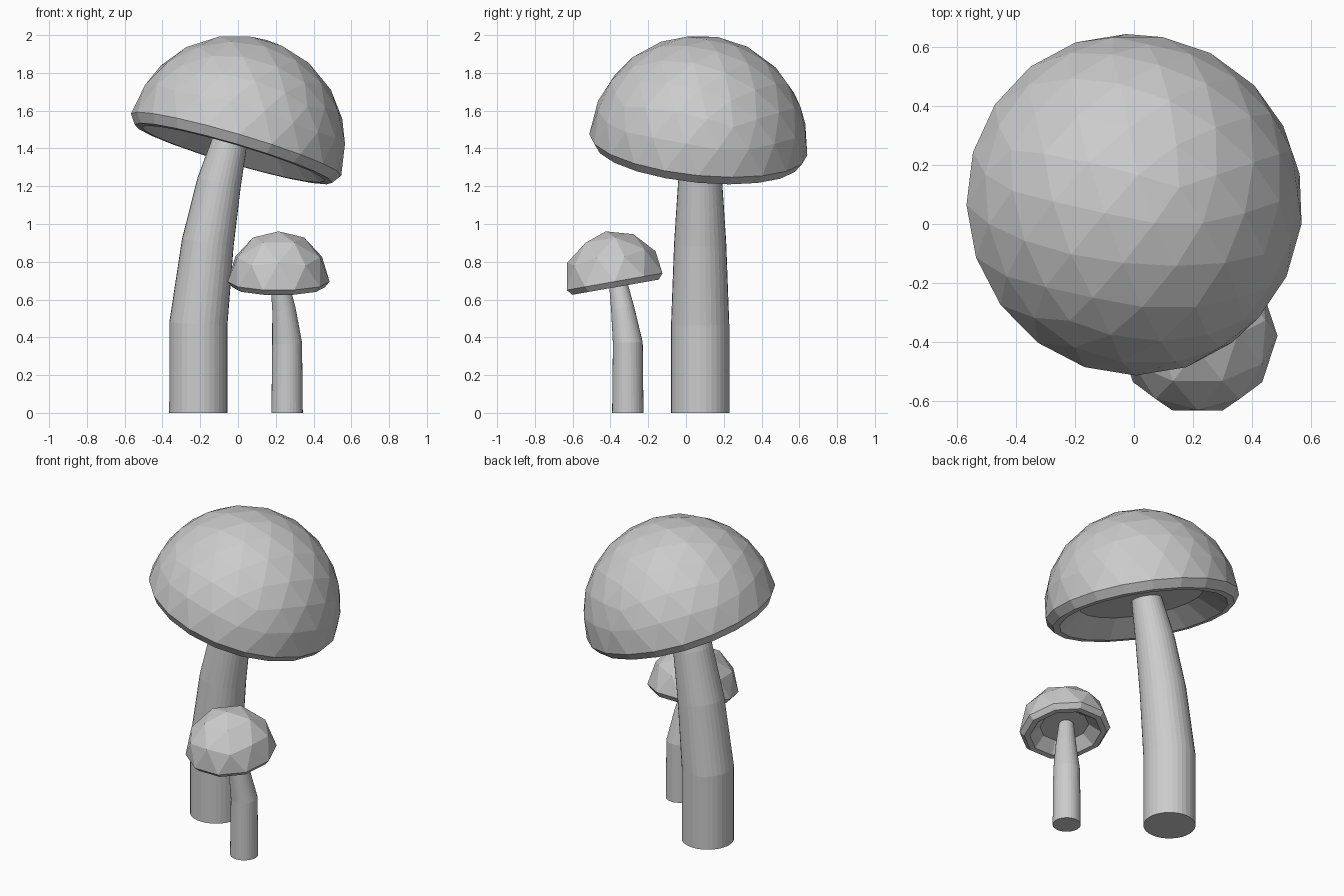
import bpy, bmesh
from math import radians, cos, sin, tau
from mathutils import Vector, Matrix

if "Cube" in bpy.data.objects:
    bpy.data.objects.remove(bpy.data.objects["Cube"])


def finish(bm, name):
    bmesh.ops.recalc_face_normals(bm, faces=bm.faces)
    mesh = bpy.data.meshes.new(name)
    bm.to_mesh(mesh)
    bm.free()
    obj = bpy.data.objects.new(name, mesh)
    bpy.context.collection.objects.link(obj)
    return obj


def make_cap(name, center, radius, subdivisions, tilt_x, tilt_y, rings):
    """Faceted half sphere; rings = (radius, height) of the lip and hollow underside."""
    bm = bmesh.new()
    bmesh.ops.create_icosphere(bm, subdivisions=subdivisions, radius=radius)
    low = [v for v in bm.verts if v.co.z < -0.001]
    bmesh.ops.delete(bm, geom=low, context='VERTS')
    edges = [e for e in bm.edges if e.is_boundary]
    for ring_radius, height in rings:
        new = bmesh.ops.extrude_edge_only(bm, edges=edges)['geom']
        edges = [g for g in new if isinstance(g, bmesh.types.BMEdge)]
        for v in (g for g in new if isinstance(g, bmesh.types.BMVert)):
            flat = Vector((v.co.x, v.co.y, 0)).normalized() * ring_radius
            v.co = (flat.x, flat.y, height)
    bmesh.ops.contextual_create(bm, geom=edges)
    spin = Matrix.Rotation(radians(18), 4, 'Z')
    tilt = Matrix.Rotation(radians(tilt_y), 4, 'Y') @ Matrix.Rotation(radians(tilt_x), 4, 'X')
    bm.transform(Matrix.Translation(center) @ tilt @ spin)
    return finish(bm, name)


def make_stem(name, path, sides=32):
    """Tapered tube through (x, y, z, radius) points, closed at both ends."""
    bm = bmesh.new()
    loops = []
    pts = [Vector(p[:3]) for p in path]
    for i, p in enumerate(pts):
        t = pts[min(i + 1, len(pts) - 1)] - pts[max(i - 1, 0)]
        if i == 0:
            t = Vector((0, 0, 1))
        rot = Vector((0, 0, 1)).rotation_difference(t.normalized())
        r = path[i][3]
        loops.append([bm.verts.new(p + rot @ Vector((r * cos(tau * k / sides), r * sin(tau * k / sides), 0)))
                      for k in range(sides)])
    for a, b in zip(loops, loops[1:]):
        for k in range(sides):
            n = (k + 1) % sides
            bm.faces.new((a[k], a[n], b[n], b[k]))
    bm.faces.new(loops[0][::-1])
    bm.faces.new(loops[-1])
    return finish(bm, name)


# Large mushroom
make_stem("large_stem", [(-0.21, 0.075, 0, 0.154), (-0.21, 0.075, 0.47, 0.154),
                         (-0.16, 0.075, 0.9, 0.138), (-0.10, 0.075, 1.22, 0.117),
                         (-0.03, 0.075, 1.49, 0.088)])
make_cap("large_cap", (-0.01, 0.065, 1.42), 0.58, 3, -5.7, 16.4,
         [(0.545, -0.05), (0.505, -0.052), (0.37, 0.045)])

# Small mushroom
make_stem("small_stem", [(0.26, -0.308, 0, 0.083), (0.26, -0.308, 0.37, 0.079),
                         (0.243, -0.335, 0.55, 0.062), (0.215, -0.365, 0.72, 0.045)])
make_cap("small_cap", (0.215, -0.378, 0.695), 0.27, 2, 10, 0,
         [(0.245, -0.03), (0.212, -0.03), (0.145, 0.03)])
